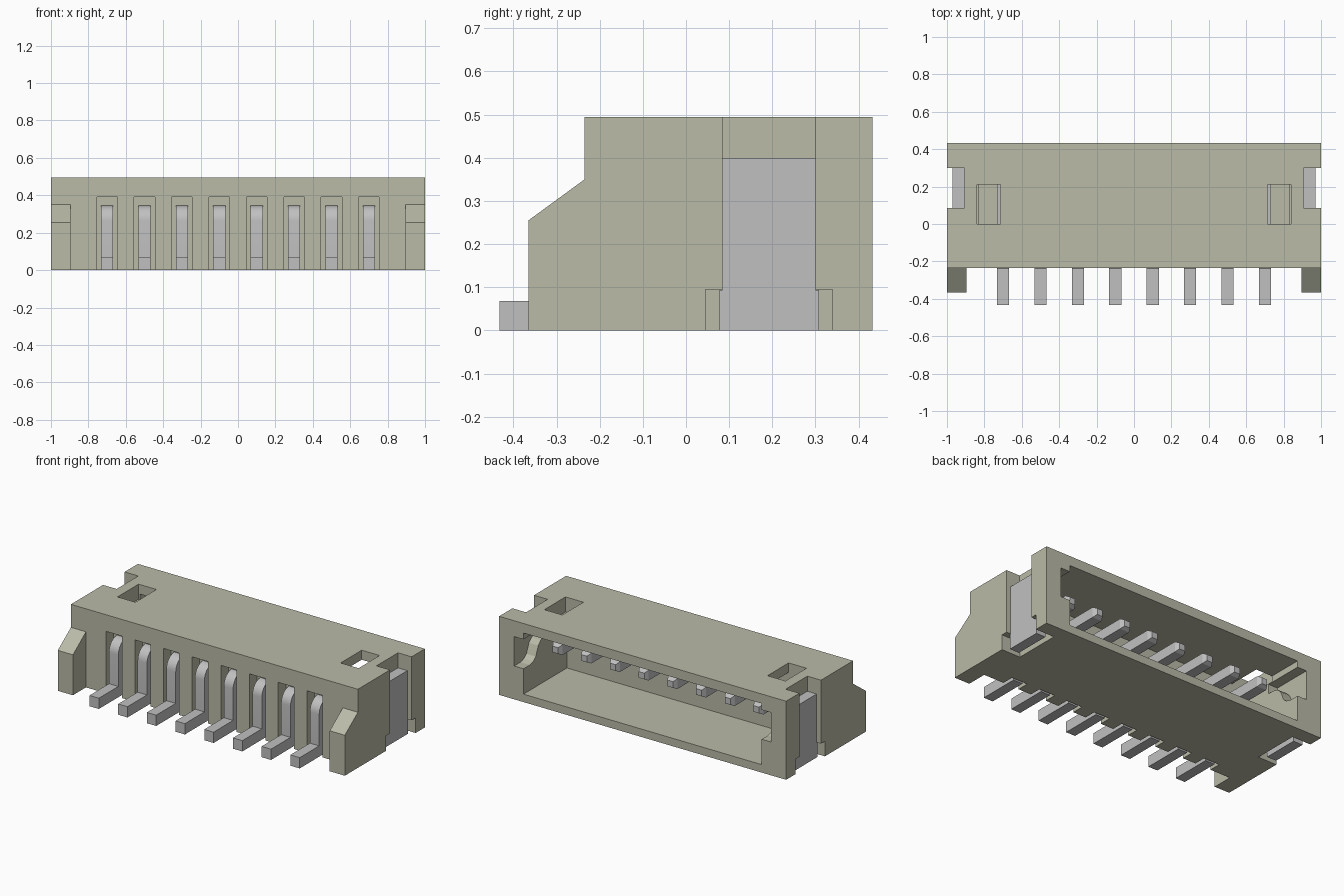
import bpy, bmesh, math
from mathutils import Vector

old = bpy.data.objects.get("Cube")
if old:
    bpy.data.objects.remove(old, do_unlink=True)


def material(name, rgb):
    m = bpy.data.materials.new(name)
    m.use_nodes = True
    m.diffuse_color = (*rgb, 1)
    m.node_tree.nodes["Principled BSDF"].inputs["Base Color"].default_value = (*rgb, 1)
    return m


BEIGE = material("beige plastic", (0.49, 0.495, 0.39))
METAL = material("tinned metal", (0.53, 0.53, 0.53))


def prism(name, profile, x0, x1, mat, tip=0.0):
    """Extrude a (y, z) profile along x; a tip tapers the rearmost end face."""
    bm = bmesh.new()
    face = bm.faces.new([bm.verts.new((x0, y, z)) for y, z in profile])
    ext = bmesh.ops.extrude_face_region(bm, geom=[face])
    moved = [g for g in ext["geom"] if isinstance(g, bmesh.types.BMVert)]
    bmesh.ops.translate(bm, verts=moved, vec=(x1 - x0, 0, 0))
    bmesh.ops.recalc_face_normals(bm, faces=bm.faces)
    if tip:
        end = max(bm.faces, key=lambda f: f.calc_center_median().y + 10 * (f.normal.y > 0.99))
        c = end.calc_center_median()
        r = bmesh.ops.extrude_discrete_faces(bm, faces=[end])
        for v in r["faces"][0].verts:
            v.co = c + (v.co - c) * 0.6 + Vector((0, tip, 0))
        bmesh.ops.recalc_face_normals(bm, faces=bm.faces)
    me = bpy.data.meshes.new(name)
    bm.to_mesh(me)
    bm.free()
    me.materials.append(mat)
    ob = bpy.data.objects.new(name, me)
    bpy.context.collection.objects.link(ob)
    return ob


def box(name, x0, x1, y0, y1, z0, z1, mat=BEIGE):
    return prism(name, [(y0, z0), (y1, z0), (y1, z1), (y0, z1)], x0, x1, mat)


def activate(ob):
    bpy.ops.object.select_all(action='DESELECT')
    ob.select_set(True)
    bpy.context.view_layer.objects.active = ob


PIN_X = [-0.7 + 0.2 * i for i in range(8)]
FRONT, BACK, TOP = -0.235, 0.432, 0.495

# Housing block
housing = box("housing", -1, 1, FRONT, BACK, 0, TOP)

# Cutters: mating cavity, pin slots, latch windows, side grooves
cutters = [box("cavity_cutter", -0.83, 0.83, 0, 0.6, 0.05, 0.435)]
for x in PIN_X:
    cutters.append(box("slot_cutter", x - 0.055, x + 0.055, -0.4, -0.16, -0.1, 0.39))
key = [(0.6, 0.21), (0.37, 0.21), (0.335, 0.22), (0.31, 0.24), (0.298, 0.27),
       (0.285, 0.30), (0.26, 0.325), (0.22, 0.335), (0.18, 0.335), (0.18, 0.395), (0.6, 0.395)]
for s in (-1, 1):
    cutters += [
        prism("key_cutter", key, s * 0.8, s * 0.895, BEIGE),
        box("window_cutter", s * 0.715, s * 0.84, 0, 0.21, 0.40, 0.6),
        box("groove_cutter", s * 0.905, s * 1.1, 0.085, 0.30, -0.1, 0.6),
        box("foot_cutter", s * 0.87, s * 1.1, 0.045, 0.34, -0.1, 0.095),
    ]
for c in cutters:
    c.hide_render = True
    activate(housing)
    mod = housing.modifiers.new("cut", 'BOOLEAN')
    mod.operation, mod.solver, mod.object = 'DIFFERENCE', 'EXACT', c
    bpy.ops.object.modifier_apply(modifier=mod.name)
    bpy.data.objects.remove(c, do_unlink=True)

# Sloped front ears and side solder tabs
ear = [(FRONT, 0), (-0.365, 0), (-0.365, 0.255), (FRONT, 0.35)]
tab = [(0.078, 0), (0.308, 0), (0.308, 0.094), (0.30, 0.094), (0.30, 0.40),
       (0.085, 0.40), (0.085, 0.094), (0.078, 0.094)]
for s, side in ((-1, "right"), (1, "left")):
    prism(side + "_ear", ear, s * 0.895, s, BEIGE)
    prism(side + "_solder_tab", tab, s * 0.905, s * 0.97, METAL)

# Bent contact pins: foot, upright leg, rounded bend, straight contact
LEG, T, R = -0.238, 0.065, 0.08
bend = []
for i in range(9):
    a = math.radians(180 - 90 * i / 8)
    bend.append((LEG + R + R * math.cos(a), 0.345 - R + R * math.sin(a)))
pin = ([(-0.432, 0), (LEG + T, 0), (LEG + T, 0.28), (0.275, 0.28), (0.275, 0.345)]
       + bend[::-1] + [(LEG, T + 0.003), (-0.432, T + 0.003)])
for i, x in enumerate(PIN_X):
    p = prism("pin_%d" % (i + 1), pin, x - 0.0325, x + 0.0325, METAL, tip=0.025)
    activate(p)
    bpy.ops.object.shade_smooth_by_angle(angle=math.radians(25))
